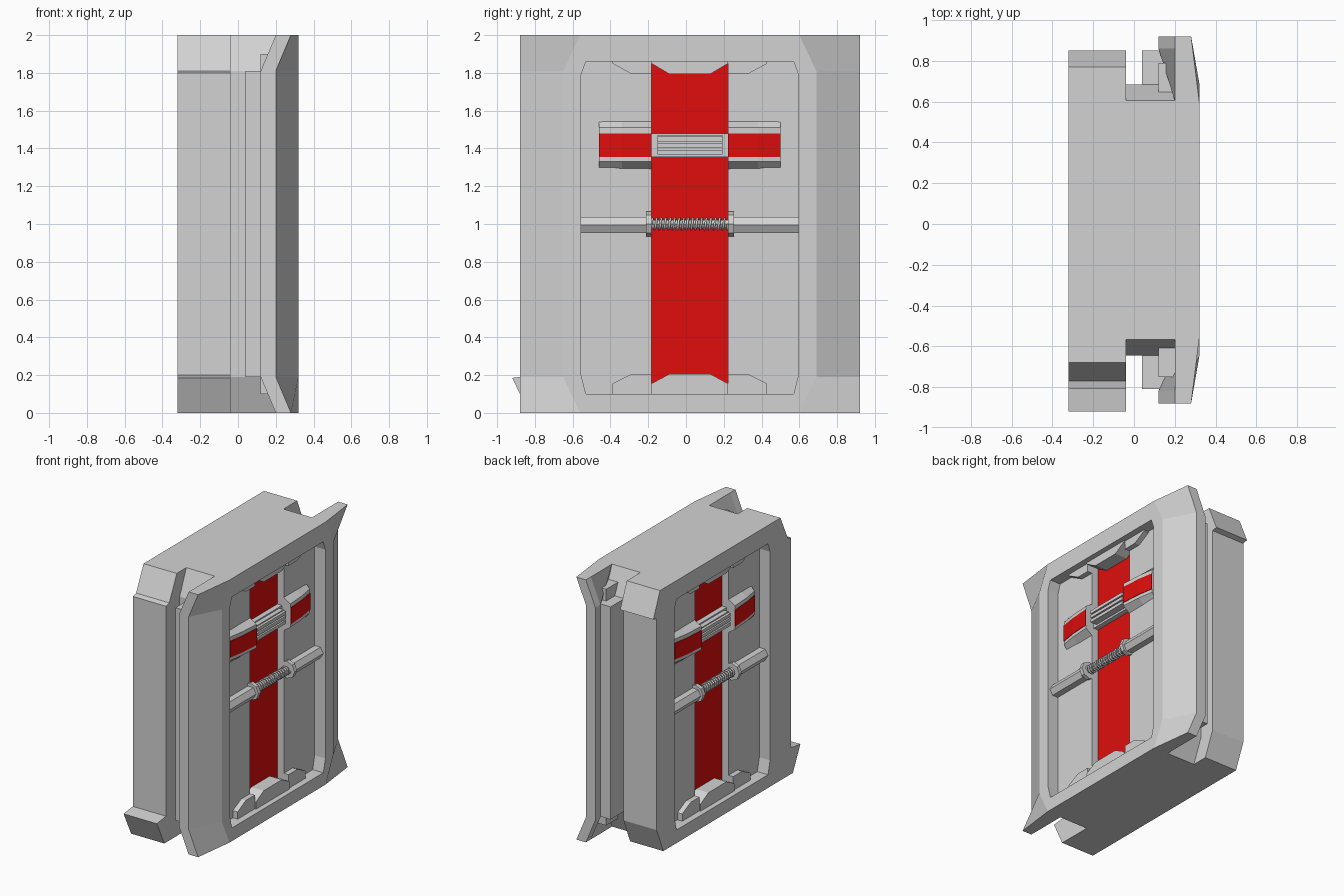
import bpy, bmesh, math

if "Cube" in bpy.data.objects:
    bpy.data.objects.remove(bpy.data.objects["Cube"])

CY = 0.02  # shared centre line of the symmetric parts


def material(name, rgb):
    m = bpy.data.materials.new(name)
    m.diffuse_color = (*rgb, 1)
    m.use_nodes = True
    m.node_tree.nodes["Principled BSDF"].inputs["Base Color"].default_value = m.diffuse_color
    return m


GREY = material("light grey", (0.65, 0.65, 0.65))
RED = material("red", (0.74, 0.004, 0.004))


def loft(name, rings, mat=GREY):
    """Closed solid through rings of equal point count."""
    bm = bmesh.new()
    loops = [[bm.verts.new(p) for p in r] for r in rings]
    n = len(loops[0])
    for a, b in zip(loops, loops[1:]):
        for i in range(n):
            j = (i + 1) % n
            bm.faces.new((a[i], a[j], b[j], b[i]))
    bm.faces.new(loops[0])
    bm.faces.new(loops[-1])
    bmesh.ops.recalc_face_normals(bm, faces=bm.faces)
    me = bpy.data.meshes.new(name)
    bm.to_mesh(me)
    bm.free()
    me.materials.append(mat)
    ob = bpy.data.objects.new(name, me)
    bpy.context.collection.objects.link(ob)
    return ob


def slab(name, yz, x0, x1, mat=GREY):
    """Outline in y and z, extruded along x."""
    return loft(name, [[(x, y, z) for y, z in yz] for x in (x0, x1)], mat)


def box(name, x0, x1, y0, y1, z0, z1, mat=GREY):
    return slab(name, [(y0, z0), (y1, z0), (y1, z1), (y0, z1)], x0, x1, mat)


def rod(name, x, z, r, y0, y1, sides=6):
    ang = [2 * math.pi * i / sides for i in range(sides)]
    return loft(name, [[(x + r * math.cos(a), y, z + r * math.sin(a)) for a in ang]
                       for y in (y0, y1)])


def cut(ob, cutters):
    bpy.context.view_layer.objects.active = ob
    for c in cutters:
        m = ob.modifiers.new("cut", 'BOOLEAN')
        m.operation, m.object, m.solver = 'DIFFERENCE', c, 'EXACT'
        bpy.ops.object.modifier_apply(modifier=m.name)


# rear slab with a stepped foot and an overhanging top lip
rear_slab = slab("rear_slab", [
    (-0.68, 2), (-0.77, 1.81), (-0.81, 1.80), (-0.81, 0.20), (-0.92, 0.185), (-0.83, 0),
    (0.73, 0), (0.81, 0.19), (0.81, 1.80), (0.85, 1.81), (0.77, 2)], -0.32, -0.04)

# middle core
core = slab("core", [(CY + s * y, z) for s, y, z in (
    (-1, .585, 0), (1, .585, 0), (1, .665, .19), (1, .665, 1.81),
    (1, .585, 2), (-1, .585, 2), (-1, .665, 1.81), (-1, .665, .19))], -0.04, 0.2)

# front frame with bent-back side flanges
MID = [(.32, .67), (.20, .90), (.12, .90), (.12, .84), (.20, .67)]
END = [(.32, .58), (.28, .90), (.20, .90), (.20, .84), (.20, .585)]
rings = []
for z, sec in ((0, END), (.19, MID), (1.81, MID), (2, END)):
    ring = [(x, CY + y, z) for x, y in sec] + [(x, CY - y, z) for x, y in reversed(sec)]
    rings.append(ring)
front_frame = loft("front_frame", rings)

# side rails with small end lugs
for s in (-1, 1):
    a, b = sorted((CY + s * .66, CY + s * .83))
    box("side_rail", 0.04, 0.20, a, b, 0.19, 1.81)
    a, b = sorted((CY + s * .62, CY + s * .77))
    box("rail_lug", 0.12, 0.215, a, b, 0.10, 1.90)

# recess and centre channel cut into both broad faces
cutters = []
recess = [(CY + y, z) for y, z in (
    (-.55, .10), (.55, .10), (.575, .20), (.575, 1.79), (.55, 1.86),
    (-.55, 1.86), (-.575, 1.79), (-.575, .20))]
for s in (-1, 1):
    cutters.append(slab("recess_cutter", recess, s * .23, s * .5))
    cutters.append(box("channel_cutter", s * .17, s * .5,
                       CY - .203, CY + .203, .12, 1.855))
for ob in (rear_slab, core, front_frame):
    cut(ob, cutters)
for c in cutters:
    bpy.data.objects.remove(c)

# fittings inside each recess
for s in (-1, 1):
    # red strip on the channel floor
    box("red_strip", s * .165, s * .176, CY - .203, CY + .203, .12, 1.855, RED)

    # end blocks at the top and bottom of the recess
    for wall, mid, low in ((1.865, 1.85, 1.795), (.095, .155, .205)):
        slab("end_wedge", [(CY - .203, wall), (CY - .203, mid), (CY - .11, low),
                           (CY + .11, low), (CY + .203, mid), (CY + .203, wall)],
             s * .165, s * .28)
        for t in (-1, 1):
            slab("end_block", [(CY + t * y, z) for y, z in (
                (.203, wall), (.41, wall), (.41, mid), (.31, low), (.203, low))],
                 s * .22, s * .27)

    # cross bracket arms with red bands, sloping down to the outer ends
    for t in (-1, 1):
        arm, band = [], []
        for v, h in ((.203, .285), (.36, .275), (.48, .255)):
            y = CY + t * v
            arm.append([(s * x, y, z) for x, z in (
                (.22, 1.285), (h, 1.33), (h, 1.51), (.22, 1.55))])
            band.append([(s * x, y, z) for x, z in (
                (h - .004, 1.355), (h + .004, 1.355), (h + .004, 1.48), (h - .004, 1.48))])
        loft("bracket_arm", arm)
        loft("bracket_band", band, RED)

    # centre latch with ribs
    box("latch_plate", s * .165, s * .215, CY - .203, CY + .203, 1.355, 1.48)
    box("latch_body", s * .21, s * .25, CY - .172, CY + .172, 1.37, 1.47)
    for z in (1.38, 1.415, 1.45):
        box("latch_rib", s * .245, s * .27, CY - .172, CY + .172, z - .012, z + .012)

    # horizontal bar with collars
    X = s * .255
    for t in (-1, 1):
        rod("cross_bar", X, .995, .048, CY + t * .203, CY + t * .575)
        rod("bar_collar", X, 1.0, .066, CY + t * .203, CY + t * .233, 8)
    rod("spring_core", X, 1.0, .024, CY - .21, CY + .21)

    # coil spring around the bar
    turns, per = 17, 10
    cu = bpy.data.curves.new("coil_spring", 'CURVE')
    cu.dimensions = '3D'
    cu.bevel_depth, cu.bevel_resolution = .007, 0
    sp = cu.splines.new('POLY')
    count = turns * per
    sp.points.add(count)
    for i, p in enumerate(sp.points):
        a = 2 * math.pi * i / per
        p.co = (X + .03 * math.cos(a), CY - .203 + .406 * i / count,
                1.0 + .03 * math.sin(a), 1)
    cu.materials.append(GREY)
    spring = bpy.data.objects.new("coil_spring", cu)
    bpy.context.collection.objects.link(spring)
    bpy.ops.object.select_all(action='DESELECT')
    spring.select_set(True)
    bpy.context.view_layer.objects.active = spring
    bpy.ops.object.convert(target='MESH')
